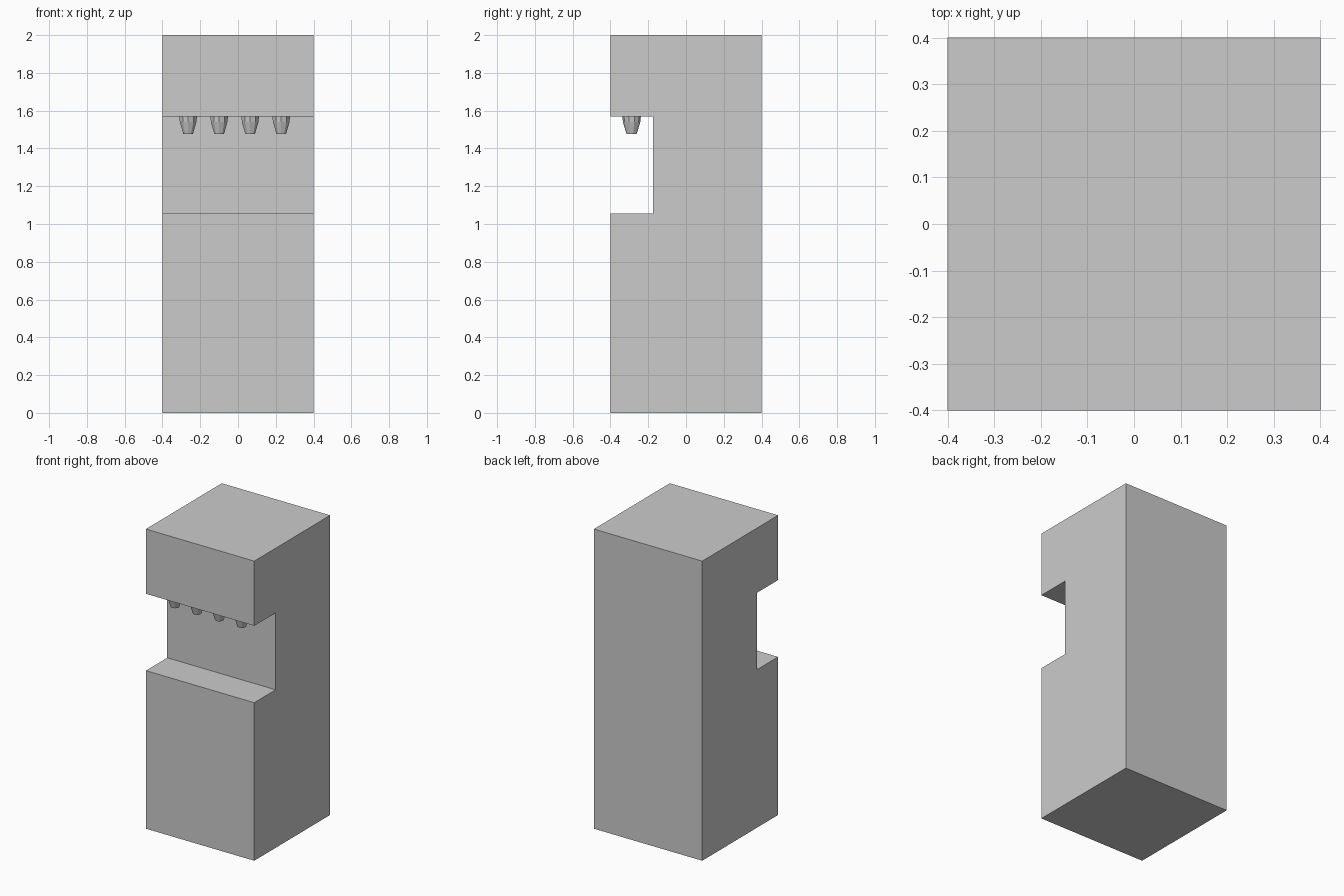
import bpy, bmesh, math

if "Cube" in bpy.data.objects:
    bpy.data.objects.remove(bpy.data.objects["Cube"])

W = 0.4                      # half width and half depth
Z_LOW, Z_HIGH = 1.055, 1.568  # recess floor and ceiling
Y_BACK = -0.175              # recess back wall


def make_object(name, bm):
    bmesh.ops.recalc_face_normals(bm, faces=bm.faces)
    mesh = bpy.data.meshes.new(name)
    bm.to_mesh(mesh)
    bm.free()
    obj = bpy.data.objects.new(name, mesh)
    bpy.context.collection.objects.link(obj)
    return obj


# Cabinet: side profile (y, z) with the serving recess, extruded across x
profile = [(-W, 0), (W, 0), (W, 2), (-W, 2), (-W, Z_HIGH),
           (Y_BACK, Z_HIGH), (Y_BACK, Z_LOW), (-W, Z_LOW)]
bm = bmesh.new()
side = bm.faces.new([bm.verts.new((-W, y, z)) for y, z in profile])
ext = bmesh.ops.extrude_face_region(bm, geom=[side])
bmesh.ops.translate(bm, vec=(2 * W, 0, 0),
                    verts=[v for v in ext["geom"] if isinstance(v, bmesh.types.BMVert)])
make_object("cabinet", bm)


# Nozzles: short collar then a taper, hanging from the recess ceiling
def nozzle(name, x, y, sides=10):
    bm = bmesh.new()
    rings = []
    for r, z in [(0.049, Z_HIGH), (0.046, 1.54), (0.027, 1.477)]:
        rings.append([bm.verts.new((x + r * math.sin(2 * math.pi * i / sides),
                                    y + r * math.cos(2 * math.pi * i / sides), z))
                      for i in range(sides)])
    for a, b in zip(rings, rings[1:]):
        for i in range(sides):
            j = (i + 1) % sides
            bm.faces.new((a[i], a[j], b[j], b[i]))
    bm.faces.new(rings[0])
    bm.faces.new(rings[-1])
    return make_object(name, bm)


for n in range(4):
    nozzle(f"nozzle_{n + 1}", -0.264 + n * 0.1643, -0.288)
